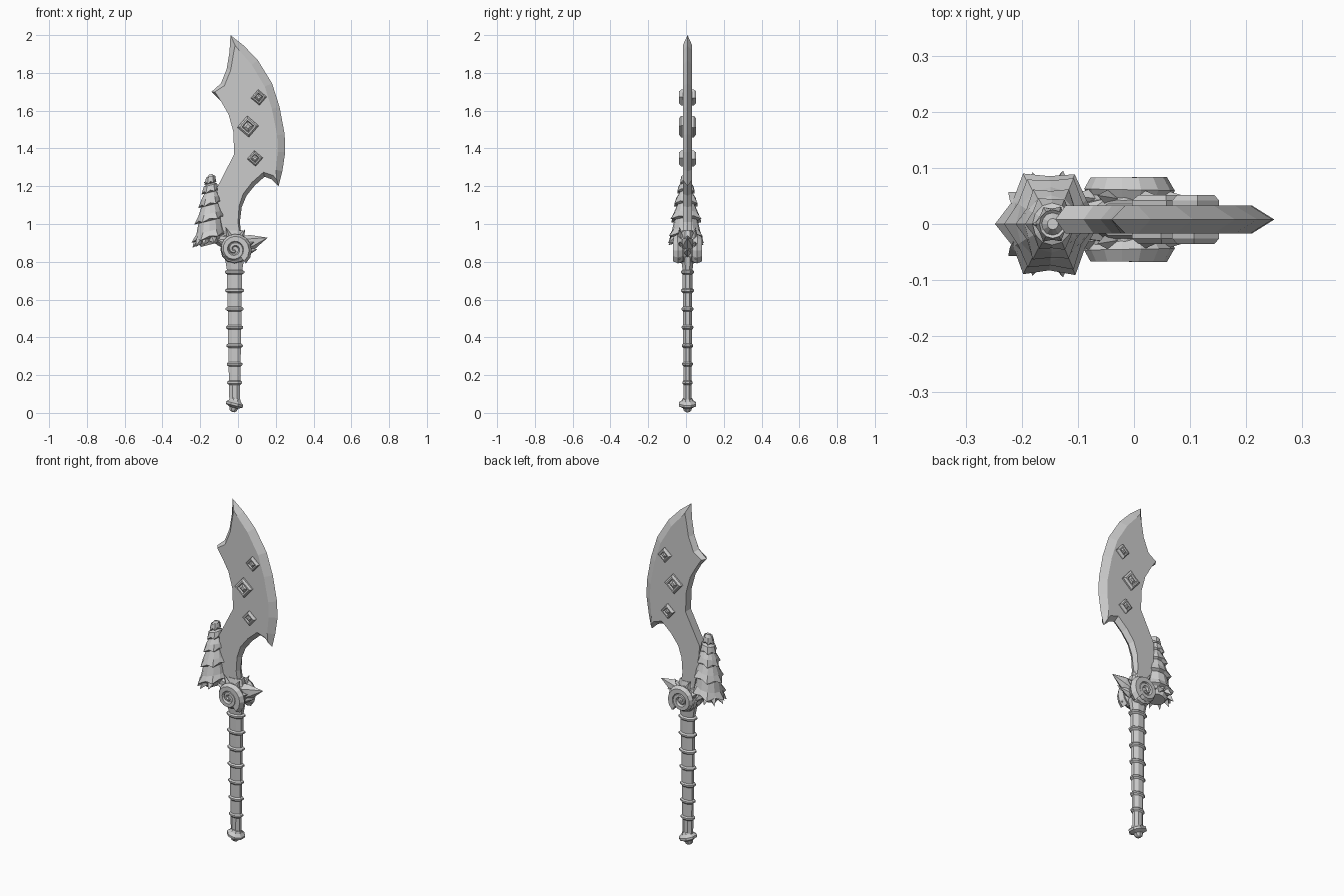
import bpy
import bmesh
from math import sin, cos, pi, radians
from mathutils import Vector, Matrix
import random

random.seed(4)
if "Cube" in bpy.data.objects:
    bpy.data.objects.remove(bpy.data.objects["Cube"])

grey = bpy.data.materials.new("plain_grey")
grey.use_nodes = True
COLOUR = (0.6, 0.6, 0.6, 1)
grey.diffuse_color = COLOUR
for node in grey.node_tree.nodes:
    if node.type == 'BSDF_PRINCIPLED':
        node.inputs["Base Color"].default_value = COLOUR

MID_Y = 0.008  # centre plane of blade, guard and grip


def loft(name, rings, matrix=None):
    """Skin equal-length rings of points and cap both ends."""
    bm = bmesh.new()
    loops = [[bm.verts.new(p) for p in ring] for ring in rings]
    n = len(loops[0])
    for a, b in zip(loops, loops[1:]):
        for i in range(n):
            j = (i + 1) % n
            bm.faces.new((a[i], a[j], b[j], b[i]))
    bm.faces.new(loops[0])
    bm.faces.new(loops[-1])
    bmesh.ops.remove_doubles(bm, verts=bm.verts, dist=0.0001)
    if matrix is not None:
        bm.transform(matrix)
    bmesh.ops.recalc_face_normals(bm, faces=bm.faces)
    mesh = bpy.data.meshes.new(name)
    bm.to_mesh(mesh)
    bm.free()
    mesh.materials.append(grey)
    obj = bpy.data.objects.new(name, mesh)
    bpy.context.collection.objects.link(obj)
    return obj


def ring(z, rx, ry, n, turn=0.0):
    return [Vector((rx * cos(turn + 2 * pi * i / n),
                    ry * sin(turn + 2 * pi * i / n), z)) for i in range(n)]


def spike(name, base, tip, r, sides=4, flat=1.0):
    """Pointed cone from base to tip, optionally flattened across y."""
    base, tip = Vector(base), Vector(tip)
    d = (tip - base).normalized()
    across = d.cross(Vector((0, 1, 0))).normalized()
    depth = d.cross(across)
    rings = []
    for t, k in ((0, 1), (0.4, 0.72), (1, 0.02)):
        c = base.lerp(tip, t)
        rings.append([c + r * k * (across * cos(2 * pi * i / sides)
                      + depth * flat * sin(2 * pi * i / sides)) for i in range(sides)])
    return loft(name, rings)


# Blade: outline (x, z, bevel width), clockwise from the tip
OUTLINE = [
    (-0.04, 2.0, .06), (0.03, 1.945, .035), (0.105, 1.867, .04), (0.18, 1.745, .042),
    (0.22, 1.62, .042), (0.247, 1.475, .04), (0.25, 1.38, .04), (0.235, 1.28, .035),
    (0.215, 1.2, .035), (0.175, 1.238, .022), (0.14, 1.25, .025), (0.09, 1.205, .022),
    (0.045, 1.15, .02), (0.02, 1.09, .015), (0.01, 1.01, .01), (0.02, 0.92, .01),
    (-0.07, 0.92, 0), (-0.105, 1.08, 0), (-0.11, 1.195, 0), (-0.02, 1.37, 0),
    (-0.025, 1.49, 0), (-0.05, 1.58, 0), (-0.09, 1.65, 0), (-0.14, 1.7, .018),
    (-0.09, 1.745, .022), (-0.06, 1.82, .022), (-0.045, 1.91, .022)]
HALF = 0.025
edge, front, back = [], [], []
for i, (x, z, w) in enumerate(OUTLINE):
    px, pz, _ = OUTLINE[i - 1]
    nx, nz, _ = OUTLINE[(i + 1) % len(OUTLINE)]
    a = Vector((x - px, z - pz)).normalized()
    b = Vector((nx - x, nz - z)).normalized()
    t = (a + b).normalized()
    ix, iz = x + t.y * w, z - t.x * w
    edge.append((x, MID_Y, z))
    front.append((ix, MID_Y - HALF, iz))
    back.append((ix, MID_Y + HALF, iz))
loft("blade", [front, edge, back])

# Diamond studs on both faces of the blade
for i, (x, z, r) in enumerate([(0.11, 1.67, .042), (0.053, 1.516, .057), (0.09, 1.347, .042)]):
    for label, side in (("front", 1), ("back", -1)):
        rings = [ring(h, r * k, r * k, 4, 0.08) for h, k in
                 ((.015, 1), (.034, 1), (.044, .78), (.044, .58), (.034, .48), (.042, .22))]
        m = Matrix.Translation((x, MID_Y, z)) @ Matrix.Rotation(side * pi / 2, 4, 'X')
        loft(f"{label}_stud_{i + 1}", rings, m)

# Grip: eight-sided shaft with flared rings
AXIS_X = -0.018
shaft = [ring(0.05, .03, .022, 8, pi / 8)]
for i in range(7):
    z = 0.16 + 0.0975 * i
    w, d = 0.032 + 0.0017 * i, 0.022 + 0.001 * i
    for dz, k in ((-.012, 1.0), (-.004, 1.33), (.005, 1.33), (.012, 1.04)):
        shaft.append(ring(z + dz, w * k, d * k, 8, pi / 8))
shaft += [ring(0.79, .05, .032, 8, pi / 8), ring(0.84, .06, .04, 8, pi / 8)]
loft("grip", shaft, Matrix.Translation((AXIS_X, MID_Y, 0)))

# Pommel: tilted flange with a tapered button below
profile = [(-.043, .010), (-.036, .02), (-.026, .024), (-.02, .026),
           (-.008, .05), (.004, .05), (.018, .032), (.03, .026)]
loft("pommel", [ring(z, r, r, 8, pi / 8) for z, r in profile],
     Matrix.Translation((AXIS_X, MID_Y, 0.047)) @ Matrix.Rotation(radians(14), 4, 'Y'))

# Guard: coiled disc on each face
HUB = Vector((AXIS_X, MID_Y, 0.866))
for label, side in (("front", -1), ("back", 1)):
    m = Matrix.Translation(HUB) @ Matrix.Rotation(-side * pi / 2, 4, 'X')
    loft(f"{label}_guard_disc",
         [ring(h, r, r, 12) for h, r in ((0, .062), (.02, .076), (.045, .072), (.062, .045))], m)
    coil = []
    STEPS = 30
    for i in range(STEPS + 1):
        t = i / STEPS
        ang = -0.9 + t * 4.0 * pi
        rad = 0.06 * (1 - t) ** 0.85 + 0.006
        tube = 0.023 * (1 - t) + 0.007
        out = Vector((cos(ang), 0, sin(ang)))
        c = HUB + out * rad + Vector((0, side * (0.05 + 0.016 * t), 0))
        coil.append([c + tube * (out * cos(pi * k / 3) + Vector((0, sin(pi * k / 3), 0)))
                     for k in range(6)])
    loft(f"{label}_guard_coil", coil)

    # Small thorns around each disc
    y = MID_Y + side * 0.035
    for i, (deg, length, r) in enumerate([(112, .125, .02), (62, .12, .02), (150, .11, .022),
                                          (20, .11, .022), (-35, .095, .018)]):
        d = Vector((cos(radians(deg)), 0, sin(radians(deg))))
        base = Vector((HUB.x, y, HUB.z)) + d * 0.05
        tip = Vector((HUB.x, y + side * 0.008, HUB.z)) + d * length
        spike(f"{label}_guard_thorn_{i + 1}", base, tip, r)

# Large side thorn and the collar joining blade to guard
spike("side_thorn", (0.03, MID_Y, 0.89), (0.155, MID_Y, 0.927), .052, 6, 0.7)
spike("lower_side_thorn", (0.02, MID_Y, 0.86), (0.10, MID_Y, 0.865), .04, 6, 0.8)
loft("blade_collar", [ring(z, rx, ry, 8, pi / 8) for z, rx, ry in
                      ((.86, .07, .045), (.92, .066, .042), (.965, .055, .03))],
     Matrix.Translation((-0.025, MID_Y, 0)))

# Shell: stacked whorls with jagged, drooping lips
SIDES = 12


def lip(z, r, droop):
    pts = []
    for i in range(SIDES):
        a = 2 * pi * i / SIDES
        k = (1.04 if i % 2 == 0 else 0.85) + random.uniform(-.04, .04)
        pts.append(Vector((r * .92 * k * cos(a), r * k * sin(a),
                           z - (droop if i % 2 == 0 else 0))))
    return pts


shell = [ring(0.36, .010, .010, SIDES), ring(0.345, .020, .020, SIDES)]
for z, r, neck in ((.325, .034, .020), (.28, .050, .033), (.215, .068, .047),
                   (.135, .088, .062), (.045, .100, .07)):
    shell += [ring(z + .025, r * .72, r * .75, SIDES), lip(z, r, .012),
              ring(z - .012, neck, neck, SIDES)]
shell += [ring(0.0, .045, .05, SIDES)]
loft("shell", shell, Matrix.Translation((-0.152, 0, 0.89))
     @ Matrix.Rotation(radians(-14), 4, 'Y')
     @ Matrix.Shear('XY', 4, (0.27, 0)))

# Thorns on the lower whorl, and a knobbed tip
for i in range(7):
    a = radians(75 + 35 * i)
    d = Vector((cos(a), sin(a), 0))
    base = Vector((-0.15, 0, 0.925)) + d * 0.055
    tip = Vector((-0.15, 0, 0.895)) + Vector((d.x * .09, d.y * .098, 0.02 * d.x))
    spike(f"shell_thorn_{i + 1}", base, tip, .024)
for i, (dx, dz) in enumerate([(-.035, .0), (.03, .005), (.0, .03)]):
    spike(f"shell_tip_thorn_{i + 1}", (-0.147, 0, 1.215), (-0.147 + dx, 0, 1.22 + dz), .014)
# Link between shell and guard
spike("shell_link", (-0.03, MID_Y, 0.90), (-0.19, 0, 0.95), .05, 6)
